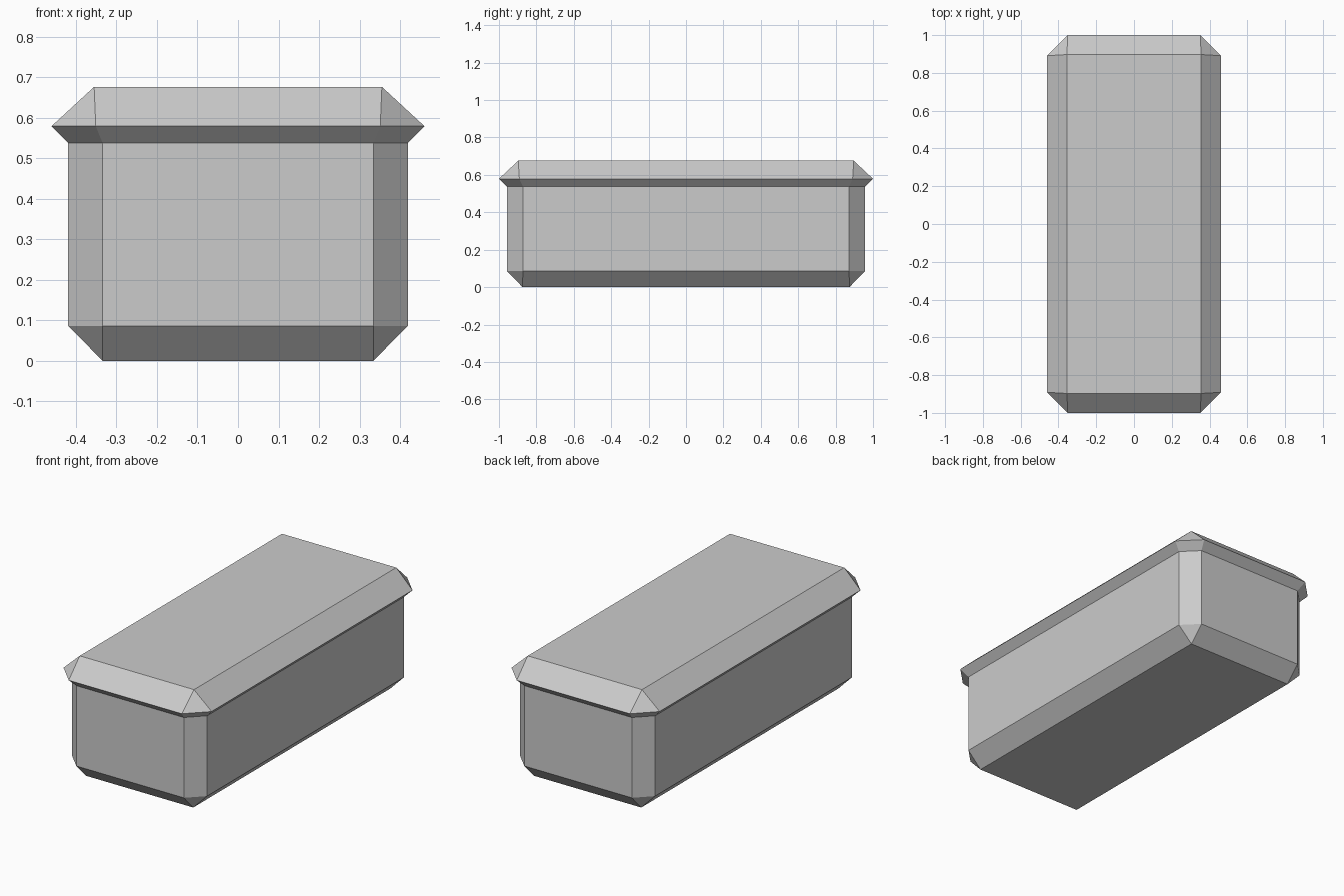
import bpy, bmesh

if "Cube" in bpy.data.objects:
    bpy.data.objects.remove(bpy.data.objects["Cube"])


def ring(bm, x, y, z, c):
    """Rectangle of half size x, y with its corners cut by c, counter-clockwise."""
    pts = [(x, -y + c), (x, y - c), (x - c, y), (-x + c, y),
           (-x, y - c), (-x, -y + c), (-x + c, -y), (x - c, -y)]
    return [bm.verts.new((px, py, z)) for px, py in pts]


def loft(name, sections, cap_bottom=False, cap_top=False):
    """Skin stacked sections; a zero corner cut collapses to a plain rectangle."""
    bm = bmesh.new()
    rings = [ring(bm, *s) for s in sections]
    for a, b in zip(rings, rings[1:]):
        for i in range(8):
            j = (i + 1) % 8
            bm.faces.new((a[i], a[j], b[j], b[i]))
    if cap_bottom:
        bm.faces.new(rings[0][::-1])
    if cap_top:
        bm.faces.new(rings[-1])
    bmesh.ops.remove_doubles(bm, verts=bm.verts, dist=1e-4)
    mesh = bpy.data.meshes.new(name)
    bm.to_mesh(mesh)
    bm.free()
    obj = bpy.data.objects.new(name, mesh)
    bpy.context.collection.objects.link(obj)
    return obj


# Box body: sharp-cornered base widening to chamfered upright walls
loft("box_body", [(0.334, 0.874, 0.0, 0.0),
                  (0.419, 0.957, 0.086, 0.085),
                  (0.419, 0.957, 0.537, 0.085)], cap_bottom=True)

# Lid: flares out from the walls, then slopes in to a flat top
loft("lid", [(0.419, 0.957, 0.537, 0.085),
             (0.46, 1.0, 0.579, 0.109),
             (0.355, 0.897, 0.676, 0.0)], cap_top=True)
